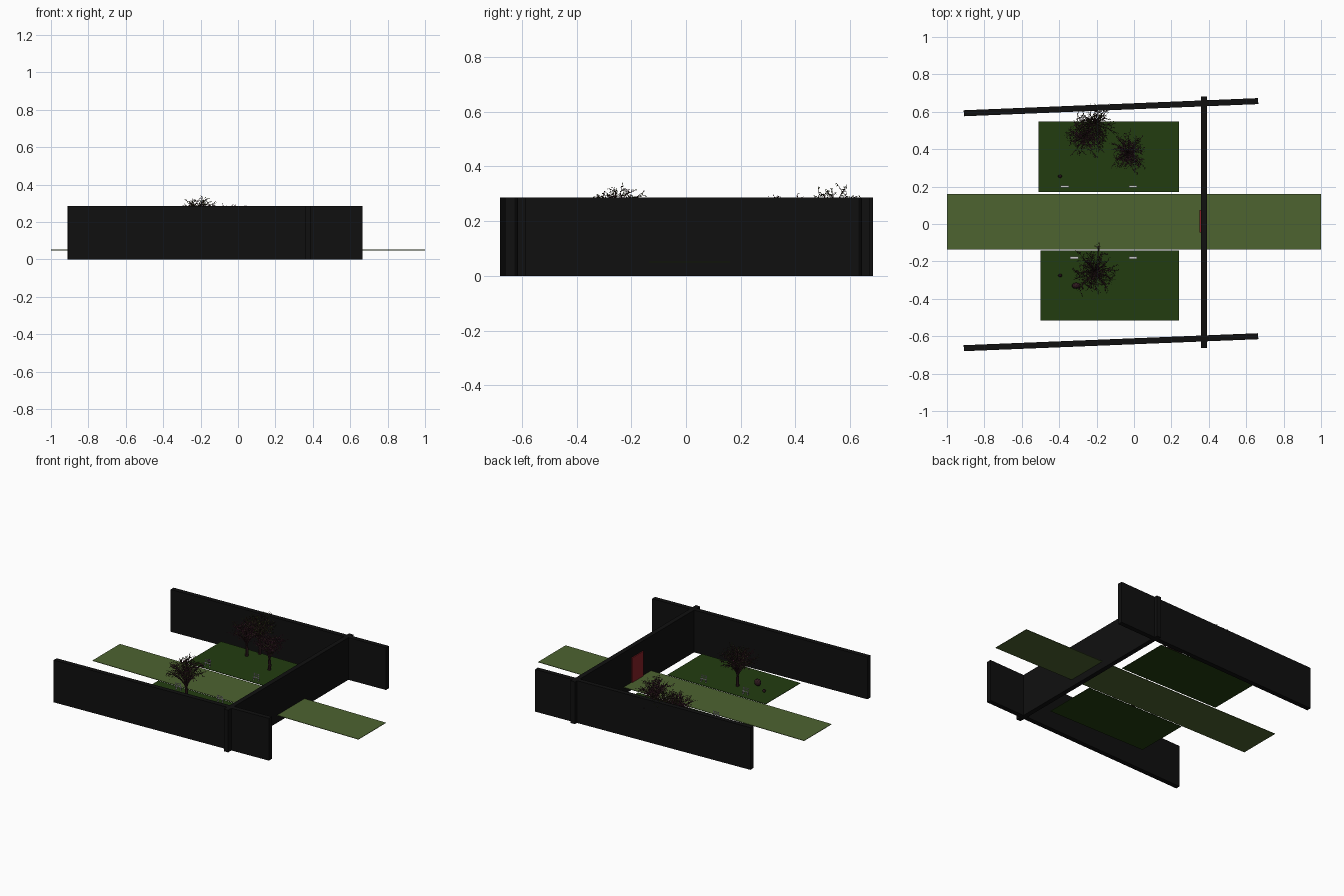
import bpy, bmesh, math, random
from mathutils import Vector, Matrix

if "Cube" in bpy.data.objects:
    bpy.data.objects.remove(bpy.data.objects["Cube"])

G = 0.052  # ground level of lawns and path


def mat(name, r, g, b):
    m = bpy.data.materials.new(name)
    m.diffuse_color = (r, g, b, 1)
    m.use_nodes = True
    m.node_tree.nodes["Principled BSDF"].inputs["Base Color"].default_value = m.diffuse_color
    return m


BLACK = mat("wall black", .005, .005, .005)
PATH = mat("path green", .075, .125, .03)
LAWN = mat("lawn green", .016, .046, .005)
RED = mat("door red", .24, .015, .02)
BARK = mat("bark brown", .028, .010, .013)
MAUVE = mat("mauve leaf", .075, .022, .040)
LEAF = mat("olive leaf", .045, .065, .015)
WHITE = mat("bench white", .6, .6, .6)


def finish(name, bm, mats):
    me = bpy.data.meshes.new(name)
    bm.to_mesh(me)
    bm.free()
    for m in mats:
        me.materials.append(m)
    ob = bpy.data.objects.new(name, me)
    bpy.context.collection.objects.link(ob)
    return ob


def add_box(bm, c, s, rot=Matrix()):
    bmesh.ops.create_cube(bm, size=1, matrix=Matrix.Translation(c) @ rot @ Matrix.Diagonal((*s, 1)))


def box(name, x0, x1, y0, y1, z0, z1, m):
    bm = bmesh.new()
    add_box(bm, ((x0 + x1) / 2, (y0 + y1) / 2, (z0 + z1) / 2), (x1 - x0, y1 - y0, z1 - z0))
    return finish(name, bm, [m])


def wall(name, a, b):
    a, b = Vector(a), Vector(b)
    d, c = b - a, (a + b) / 2
    bm = bmesh.new()
    add_box(bm, (c.x, c.y, .1435), (d.length, .032, .287), Matrix.Rotation(math.atan2(d.y, d.x), 4, 'Z'))
    finish(name, bm, [BLACK])


def tube(bm, pts, r0, r1, sides, mi):
    """Tapering tube along points."""
    rings = []
    for i, p in enumerate(pts):
        d = (pts[min(i + 1, len(pts) - 1)] - pts[max(i - 1, 0)]).normalized()
        u = d.orthogonal().normalized()
        v = d.cross(u)
        r = r0 + (r1 - r0) * i / (len(pts) - 1)
        rings.append([bm.verts.new(p + r * (u * math.cos(k * math.tau / sides) + v * math.sin(k * math.tau / sides)))
                      for k in range(sides)])
    for a, b in zip(rings, rings[1:]):
        for k in range(sides):
            j = (k + 1) % sides
            bm.faces.new((a[k], a[j], b[j], b[k])).material_index = mi


def tree(name, x, y, radius, top, green, limbs, seed):
    """Short trunk, arching limbs, fine twigs and small leaves."""
    rnd = random.Random(seed)
    bm = bmesh.new()
    fork = Vector((x, y, G + .07))
    tube(bm, [Vector((x, y, G)), Vector((x + .003, y, G + .035)), fork], .011, .008, 6, 0)
    for i in range(limbs):
        a = i * 2.4 + rnd.uniform(-.3, .3)
        reach = radius * math.sqrt((i + .5) / limbs) * rnd.uniform(.75, 1)
        out = Vector((math.cos(a), math.sin(a), 0))
        rise = (top - .03 - fork.z) * (1 - .45 * (reach / radius) ** 2) * rnd.uniform(.75, 1)

        def at(t):
            return fork + out * reach * t ** 1.3 + Vector((0, 0, rise * (1.7 * t - .75 * t * t)))

        tube(bm, [at(k / 6) for k in range(7)], .0045, .001, 4, 0)
        for k in range(9):
            p = at(rnd.uniform(.35, 1))
            d = Vector((rnd.uniform(-1, 1), rnd.uniform(-1, 1), rnd.uniform(-.5, 1))) + out * .5
            d = d.normalized() * rnd.uniform(.02, .045)
            tip = p + d
            tip.z = min(tip.z, top)
            tube(bm, [p, tip], .0012, .0006, 3, 1 if rnd.random() > green else 0)
            for j in range(5):
                q = p.lerp(tip, (j + 1) / 5)
                w = Vector([rnd.uniform(-1, 1) for _ in range(3)]).normalized()
                s = w.orthogonal().normalized() * .0022
                f = bm.faces.new([bm.verts.new(v) for v in (q, q + w * .005 + s, q + w * .010, q + w * .005 - s)])
                f.material_index = 2 if rnd.random() < green else 1
    finish(name, bm, [BARK, MAUVE, LEAF])


def bench(name, x, y):
    """Small slatted bench with crossed legs."""
    bm = bmesh.new()
    face = 1 if y > 0 else -1
    add_box(bm, (x, y, G + .022), (.044, .010, .003))
    for z in (.034, .044):
        add_box(bm, (x, y + face * .005, G + z), (.044, .002, .004))
    for sx in (-.017, .017):
        add_box(bm, (x + sx, y + face * .005, G + .024), (.003, .002, .048))
        for t in (-.35, .35):
            add_box(bm, (x + sx, y, G + .011), (.003, .002, .023), Matrix.Rotation(t, 4, 'X'))
    finish(name, bm, [WHITE])


def ball(name, x, y, r, squash):
    bm = bmesh.new()
    bmesh.ops.create_icosphere(bm, subdivisions=2, radius=r,
                               matrix=Matrix.Translation((x, y, G + r)) @ Matrix.Diagonal((1, squash, 1, 1)))
    finish(name, bm, [BARK])


# Walls and door
wall("front_wall", (-.91, -.664), (.664, -.60))
wall("back_wall", (-.91, .592), (.664, .657))
wall("cross_wall", (.373, -.662), (.373, .683))
box("door", .351, .358, -.045, .075, G, .22, RED)

# Path and lawns
box("path", -1, 1, -.135, .16, G - .003, G, PATH)
box("back_lawn", -.51, .24, .172, .547, G - .003, G, LAWN)
box("front_lawn", -.50, .24, -.515, -.142, G - .003, G, LAWN)

# Trees
tree("front_tree", -.21, -.255, .15, .365, .6, 34, 1)
tree("left_back_tree", -.26, .465, .12, .335, .2, 28, 2)
tree("right_back_tree", -.03, .38, .12, .33, .2, 28, 3)
tree("green_back_tree", -.21, .535, .14, .365, .9, 26, 4)

# Benches
for i, (x, y) in enumerate([(-.37, .2), (-.005, .2), (-.32, -.18), (-.005, -.18)]):
    bench(f"bench_{i + 1}", x, y)

# Garden stones
ball("large_stone", -.308, -.33, .024, .7)
ball("small_front_stone", -.395, -.275, .011, .8)
ball("small_back_stone", -.395, .255, .011, .8)
